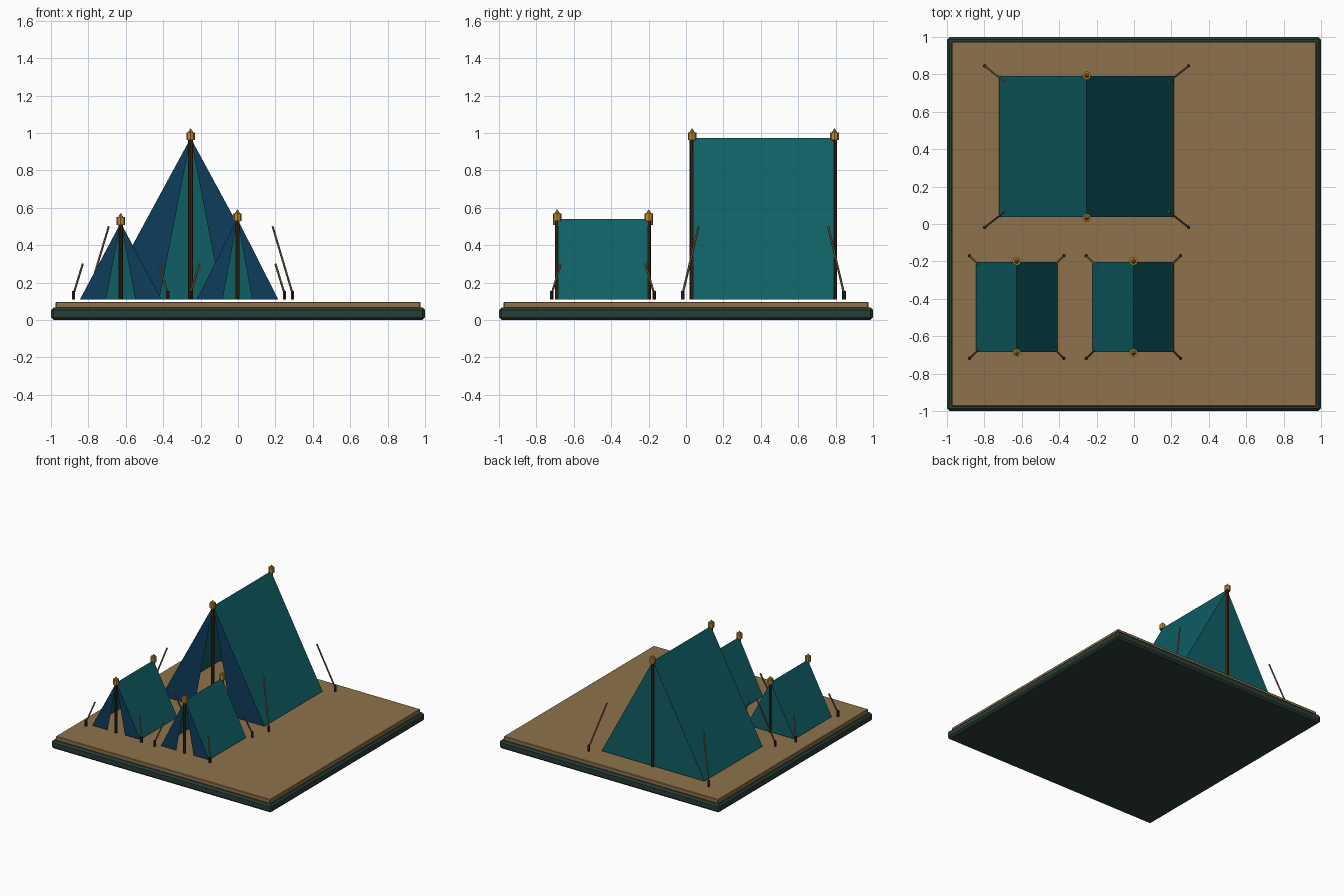
import bpy, bmesh
from mathutils import Vector

cube = bpy.data.objects.get("Cube")
if cube:
    bpy.data.objects.remove(cube, do_unlink=True)


def material(name, rgb):
    # sRGB bytes to linear
    lin = [((c / 255 + 0.055) / 1.055) ** 2.4 for c in rgb] + [1]
    m = bpy.data.materials.new(name)
    m.use_nodes = True
    m.diffuse_color = lin
    bsdf = next(n for n in m.node_tree.nodes if n.type == 'BSDF_PRINCIPLED')
    bsdf.inputs["Base Color"].default_value = lin
    return m


TEAL = material("teal canvas", (15, 95, 100))
NAVY = material("navy canvas", (14, 60, 92))
WOOD = material("pole wood", (62, 42, 24))
STAKE = material("stake wood", (46, 34, 26))
GOLD = material("gold", (192, 138, 50))
ROPE = material("rope", (126, 106, 80))
SAND = material("sand", (142, 114, 76))
BASE = material("dark green", (42, 60, 54))

GROUND = 0.11


def finish(bm, name, *mats):
    mesh = bpy.data.meshes.new(name)
    bm.to_mesh(mesh)
    bm.free()
    for m in mats:
        mesh.materials.append(m)
    ob = bpy.data.objects.new(name, mesh)
    bpy.context.collection.objects.link(ob)
    return ob


def slab(name, half, z0, z1, bevel, mat):
    bm = bmesh.new()
    bmesh.ops.create_cube(bm, size=1)
    for v in bm.verts:
        v.co = (v.co.x * 2 * half, v.co.y * 2 * half, z0 if v.co.z < 0 else z1)
    bmesh.ops.bevel(bm, geom=bm.edges[:], offset=bevel, segments=1, affect='EDGES')
    finish(bm, name, mat)


def rod(name, a, b, r1, r2, sides, mat):
    # Tapered rod between two points
    a, b = Vector(a), Vector(b)
    bm = bmesh.new()
    bmesh.ops.create_cone(bm, cap_ends=True, segments=sides, radius1=r1,
                          radius2=r2, depth=(b - a).length)
    ob = finish(bm, name, mat)
    ob.location = (a + b) / 2
    ob.rotation_mode = 'QUATERNION'
    ob.rotation_quaternion = (b - a).to_track_quat('Z', 'Y')


def canvas(name, cx, half, y0, y1, ridge):
    # Roof sheets, closed back wall and two door flaps
    bm = bmesh.new()

    def face(points, index):
        f = bm.faces.new([bm.verts.new(p) for p in points])
        f.material_index = index

    front, back = (cx, y0, ridge), (cx, y1, ridge)
    for s in (-1, 1):
        x = cx + s * half
        face([front, (x, y0, GROUND), (x, y1, GROUND), back], 0)
        face([front, (cx + s * half * 0.36, y0, GROUND), (x, y0, GROUND)], 1)
    face([back, (cx + half, y1, GROUND), (cx - half, y1, GROUND)], 0)
    bmesh.ops.remove_doubles(bm, verts=bm.verts[:], dist=0.0001)
    bmesh.ops.recalc_face_normals(bm, faces=bm.faces[:])
    finish(bm, name, TEAL, NAVY)


def tent(name, cx, half, y0, y1, ridge, pole_r, stake_out, rope_in, rope_top):
    canvas(name + "_canvas", cx, half, y0, y1, ridge)
    for end, y, s in (("front", y0, -1), ("back", y1, 1)):
        part = f"{name}_{end}"
        py = y + s * 0.004
        rod(part + "_pole", (cx, py, GROUND), (cx, py, ridge), pole_r, pole_r, 8, WOOD)
        # Finial block with a small point
        z = ridge - 0.012
        rod(part + "_finial", (cx, py, z), (cx, py, z + 0.042), 0.023, 0.023, 8, GOLD)
        rod(part + "_finial_tip", (cx, py, z + 0.042), (cx, py, z + 0.062),
            0.014, 0.002, 8, GOLD)
        # Corner stakes and guy ropes
        for side, sx in (("right", -1), ("left", 1)):
            ox, oy = cx + sx * (half + stake_out[0]), y + s * stake_out[1]
            rod(f"{part}_{side}_stake", (ox, oy, GROUND), (ox, oy, GROUND + 0.046),
                0.01, 0.01, 6, STAKE)
            rod(f"{part}_{side}_rope", (ox, oy, GROUND + 0.03),
                (cx + sx * (half - rope_in), y - s * rope_in, rope_top),
                0.006, 0.006, 6, ROPE)


# Ground
slab("base_board", 1.0, 0, 0.067, 0.014, BASE)
slab("sand_ground", 0.975, 0.06, 0.097, 0.004, SAND)

# Tents
tent("large_tent", -0.253, 0.468, 0.037, 0.79, 0.973, 0.013, (0.077, 0.055), 0.03, 0.5)
tent("small_right_tent", -0.627, 0.218, -0.685, -0.203, 0.52, 0.011,
     (0.034, 0.033), 0.015, 0.3)
tent("small_left_tent", -0.003, 0.218, -0.685, -0.203, 0.54, 0.011,
     (0.034, 0.033), 0.015, 0.3)
